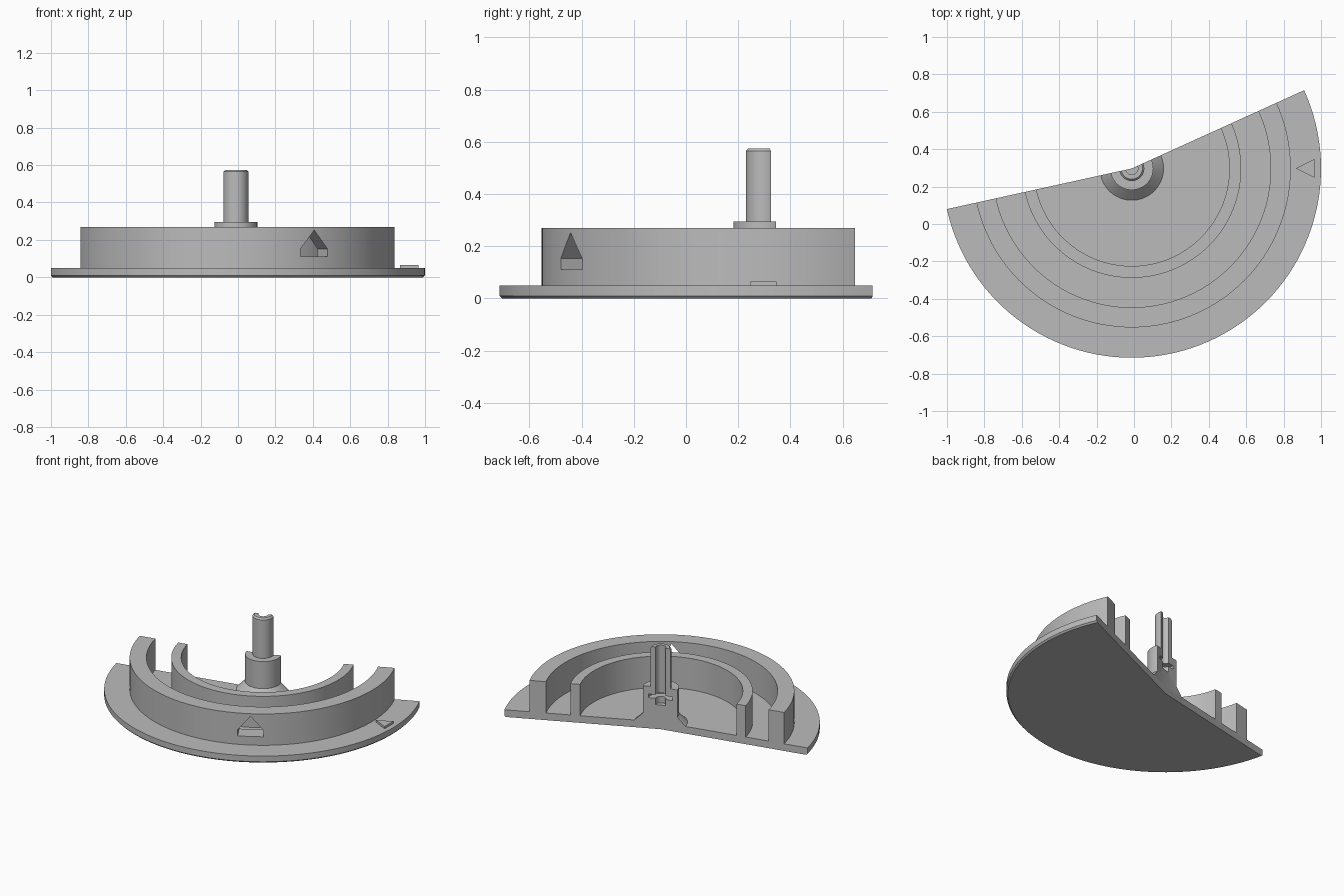
import bpy, bmesh, math
from mathutils import Matrix, Vector

cube = bpy.data.objects.get("Cube")
if cube:
    bpy.data.objects.remove(cube, do_unlink=True)

AXIS = Vector((-0.012, 0.297, 0))
START, SWEEP, STEPS = math.radians(192.4), math.radians(192), 72
FLOOR, RIM = 0.05, 0.27

grey = bpy.data.materials.new("plain_grey")
grey.use_nodes = True
grey.diffuse_color = (0.5, 0.5, 0.5, 1)
grey.node_tree.nodes["Principled BSDF"].inputs["Base Color"].default_value = (0.5, 0.5, 0.5, 1)


def finish(name, bm, smooth=True):
    bmesh.ops.recalc_face_normals(bm, faces=bm.faces)
    mesh = bpy.data.meshes.new(name)
    bm.to_mesh(mesh)
    bm.free()
    mesh.materials.append(grey)
    obj = bpy.data.objects.new(name, mesh)
    bpy.context.collection.objects.link(obj)
    bpy.ops.object.select_all(action='DESELECT')
    obj.select_set(True)
    bpy.context.view_layer.objects.active = obj
    if smooth:
        bpy.ops.object.shade_smooth_by_angle(angle=math.radians(30))
    return obj


def sector(name, profile):
    """Sweep a closed (radius, height) profile part-way round the axis, with flat cut ends."""
    bm = bmesh.new()
    rows = []
    for i in range(STEPS + 1):
        a = START + SWEEP * i / STEPS
        rows.append([bm.verts.new(AXIS + Vector((r * math.cos(a), r * math.sin(a), z)))
                     for r, z in profile])
    n = len(profile)
    for r0, r1 in zip(rows, rows[1:]):
        for j in range(n):
            k = (j + 1) % n
            if profile[j][0] or profile[k][0]:
                bm.faces.new((r0[j], r0[k], r1[k], r1[j]))
    bm.faces.new(rows[0])
    bm.faces.new(rows[-1])
    bmesh.ops.remove_doubles(bm, verts=bm.verts, dist=1e-5)
    return finish(name, bm)


def prism(name, outline, depth):
    """Extrude an outline of 3D points along a depth vector."""
    bm = bmesh.new()
    face = bm.faces.new([bm.verts.new(p) for p in outline])
    ext = bmesh.ops.extrude_face_region(bm, geom=[face], use_keep_orig=True)
    moved = [v for v in ext["geom"] if isinstance(v, bmesh.types.BMVert)]
    bmesh.ops.translate(bm, verts=moved, vec=depth)
    return finish(name, bm, smooth=False)


def wall(name, inner, outer):
    return sector(name, [(inner, FLOOR), (outer, FLOOR), (outer, RIM), (inner, RIM)])


# Base plate with a chamfered lower edge, and two upright walls
sector("base_plate", [(0, 0), (1.002, 0), (1.012, 0.01), (1.012, FLOOR), (0, FLOOR)])
outer_wall = wall("outer_wall", 0.743, 0.85)
wall("inner_wall", 0.522, 0.585)

# Hub with a flared foot, a blind bore and an inner groove
sector("hub", [(0, FLOOR), (0.17, FLOOR), (0.115, 0.105), (0.115, 0.295), (0.033, 0.295),
               (0.033, 0.24), (0.08, 0.24), (0.08, 0.215), (0.033, 0.215),
               (0.033, 0.17), (0, 0.17)])

# Hollow shaft with a chamfered tip
sector("shaft", [(0.033, 0.295), (0.067, 0.295), (0.067, 0.565), (0.057, 0.575), (0.033, 0.575)])

# Pointed window through the outer wall
turn = Matrix.Rotation(math.radians(-60.4), 3, 'Z')
house = [(-0.083, 0.11), (0.083, 0.11), (0.083, 0.152), (0, 0.252), (-0.083, 0.152)]
cutter = prism("window_cutter",
               [AXIS + turn @ Vector((0.68, w, z)) for w, z in house],
               turn @ Vector((0.25, 0, 0)))
cutter.hide_render = True
cut = outer_wall.modifiers.new("window", 'BOOLEAN')
cut.object = cutter
cut.operation = 'DIFFERENCE'
cut.solver = 'EXACT'
# Cut before the smoothing step so the window edges stay sharp
while outer_wall.modifiers[0] != cut:
    outer_wall.modifiers.move(len(outer_wall.modifiers) - 1, 0)
bpy.context.view_layer.objects.active = outer_wall
bpy.ops.object.modifier_apply(modifier=cut.name)
bpy.data.objects.remove(cutter, do_unlink=True)
bpy.ops.object.select_all(action='DESELECT')
outer_wall.select_set(True)
bpy.ops.object.shade_smooth_by_angle(angle=math.radians(30))

# Raised pointer on the plate rim
prism("pointer_mark",
      [Vector((0.865, 0.297, FLOOR)), Vector((0.965, 0.247, FLOOR)), Vector((0.965, 0.347, FLOOR))],
      Vector((0, 0, 0.015)))
